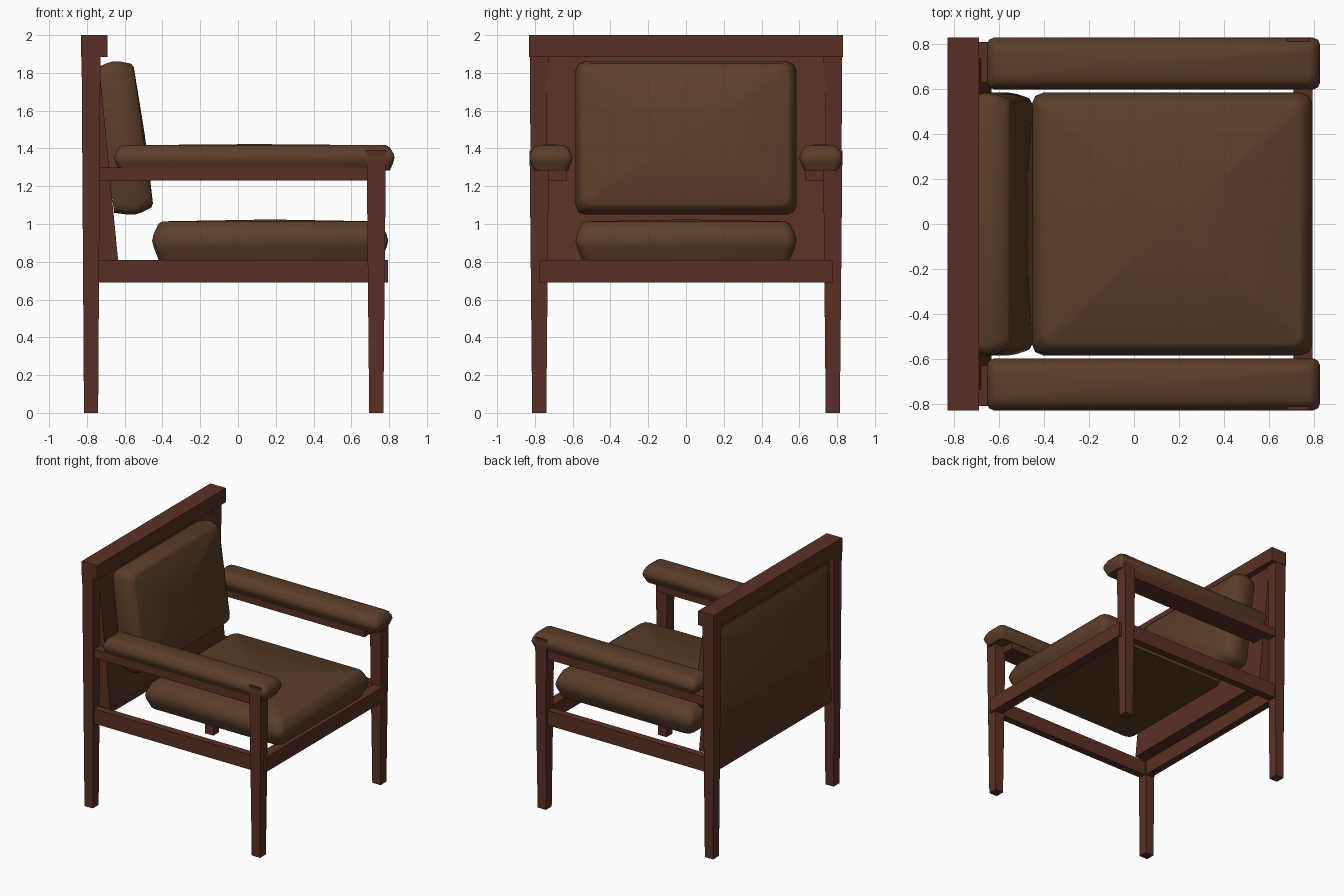
import bpy, bmesh, math
from mathutils import Matrix

if "Cube" in bpy.data.objects:
    bpy.data.objects.remove(bpy.data.objects["Cube"])


def material(name, rgb):
    m = bpy.data.materials.new(name)
    m.diffuse_color = (*rgb, 1)
    m.use_nodes = True
    m.node_tree.nodes["Principled BSDF"].inputs["Base Color"].default_value = m.diffuse_color
    return m


WOOD = material("dark_wood", (0.105, 0.030, 0.018))
LEATHER = material("brown_leather", (0.105, 0.048, 0.022))


def finish(bm, name, mat, smooth=False):
    bmesh.ops.recalc_face_normals(bm, faces=bm.faces)
    me = bpy.data.meshes.new(name)
    bm.to_mesh(me)
    bm.free()
    me.materials.append(mat)
    ob = bpy.data.objects.new(name, me)
    bpy.context.collection.objects.link(ob)
    if smooth:
        bpy.context.view_layer.objects.active = ob
        ob.select_set(True)
        bpy.ops.object.shade_smooth_by_angle(angle=math.radians(50))
        ob.select_set(False)
    return ob


def loft(name, rings, mat, apex=None, smooth=False, matrix=None):
    """Skin matching rings of points, with a flat or pointed top."""
    bm = bmesh.new()
    loops = [[bm.verts.new(p) for p in r] for r in rings]
    n = len(loops[0])
    for a, b in zip(loops, loops[1:]):
        for i in range(n):
            j = (i + 1) % n
            bm.faces.new((a[i], a[j], b[j], b[i]))
    bm.faces.new(loops[0][::-1])
    if apex:
        tip = bm.verts.new(apex)
        for i in range(n):
            bm.faces.new((loops[-1][i], loops[-1][(i + 1) % n], tip))
    else:
        bm.faces.new(loops[-1])
    if matrix:
        bm.transform(matrix)
    return finish(bm, name, mat, smooth)


def rect(x0, x1, y0, y1, z):
    return [(x0, y0, z), (x1, y0, z), (x1, y1, z), (x0, y1, z)]


def box(name, x0, x1, y0, y1, z0, z1):
    return loft(name, [rect(x0, x1, y0, y1, z0), rect(x0, x1, y0, y1, z1)], WOOD)


def rounded(hx, hy, r, z):
    """Rectangle with three-point rounded corners."""
    pts = []
    for k, (sx, sy) in enumerate([(1, 1), (-1, 1), (-1, -1), (1, -1)]):
        for a in (0, 45, 90):
            t = math.radians(90 * k + a)
            pts.append((sx * (hx - r) + r * math.cos(t), sy * (hy - r) + r * math.sin(t), z))
    return pts


def cushion(name, hx, hy, h, inset, r, puff, matrix):
    """Cushion with bulging sides and a slightly domed top."""
    rings = [rounded(hx - inset, hy - inset, r, -h),
             rounded(hx - inset * 0.25, hy - inset * 0.25, r, -h * 0.35),
             rounded(hx, hy, r, 0),
             rounded(hx - inset * 0.25, hy - inset * 0.25, r, h * 0.35),
             rounded(hx - inset, hy - inset, r, h - 0.012),
             rounded(hx - inset - 0.02, hy - inset - 0.02, r * 0.8, h)]
    return loft(name, rings, LEATHER, (0, 0, h + puff), True, matrix)


def leg(name, x, y, top, half):
    b = 0.0375
    loft(name, [rect(x - b, x + b, y - b, y + b, 0),
                rect(x - half, x + half, y - half, y + half, top)], WOOD)


# Legs, side rails and arms, mirrored left and right
for s, side in ((1, "far"), (-1, "near")):
    leg(f"front_leg_{side}", 0.732, s * 0.777, 1.39, 0.051)
    leg(f"back_leg_{side}", -0.778, s * 0.777, 1.9, 0.05)
    ya, yb = sorted((s * 0.745, s * 0.805))
    box(f"side_rail_{side}", -0.77, 0.72, ya, yb, 0.69, 0.81)
    ya, yb = sorted((s * 0.63, s * 0.81))
    box(f"arm_board_{side}", -0.75, 0.70, ya, yb, 1.23, 1.30)
    cushion(f"arm_pad_{side}", 0.742, 0.115, 0.067, 0.025, 0.03, 0.006,
            Matrix.Translation((0.087, s * 0.715, 1.35)))

# Cross rails
box("front_rail", 0.71, 0.795, -0.775, 0.775, 0.69, 0.81)
box("back_rail", -0.80, -0.74, -0.775, 0.775, 0.69, 0.81)
box("top_rail", -0.83, -0.69, -0.83, 0.83, 1.885, 2.0)

# Wedge-shaped backrest panel
loft("back_panel", [rect(-0.785, -0.635, -0.74, 0.74, 0.81),
                    rect(-0.785, -0.74, -0.74, 0.74, 1.89)], WOOD)

# Upholstered pad on the rear of the panel
cushion("rear_pad", 0.36, 0.715, 0.02, 0.012, 0.04, 0.004,
        Matrix.Translation((-0.782, 0, 1.475)) @ Matrix.Rotation(math.radians(-90), 4, 'Y'))

# Seat and back cushions
cushion("seat_cushion", 0.625, 0.585, 0.102, 0.035, 0.05, 0.01,
        Matrix.Translation((0.17, 0, 0.912)))
cushion("back_cushion", 0.41, 0.585, 0.105, 0.025, 0.05, 0.008,
        Matrix.Translation((-0.605, 0, 1.455)) @ Matrix.Rotation(math.radians(82), 4, 'Y'))
